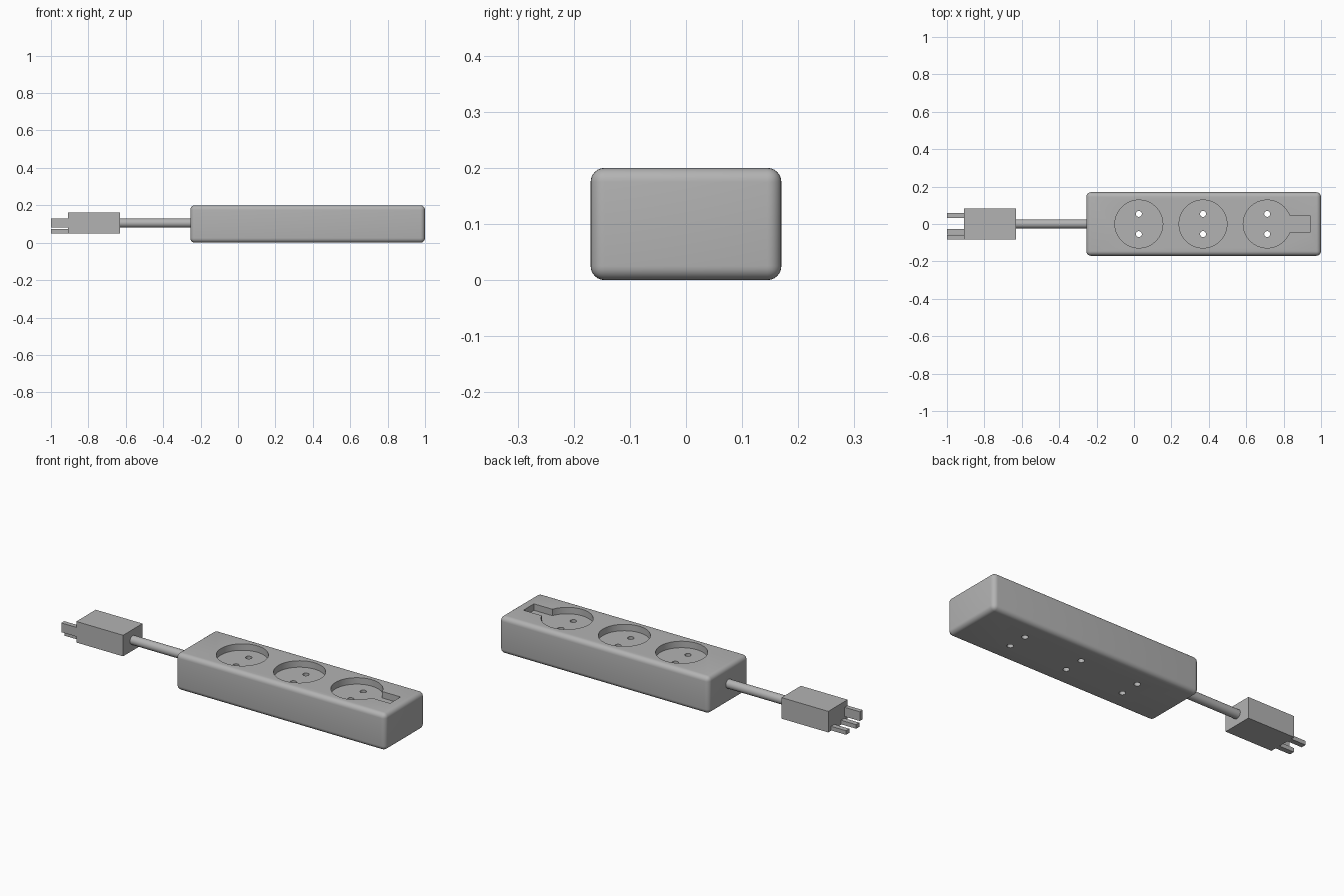
import bpy, bmesh, math
from mathutils import Vector

cube = bpy.data.objects.get("Cube")
if cube:
    bpy.data.objects.remove(cube, do_unlink=True)

plastic = bpy.data.materials.new("grey_plastic")
plastic.use_nodes = True
GREY = (0.45, 0.45, 0.45, 1)
plastic.diffuse_color = GREY
plastic.node_tree.nodes["Principled BSDF"].inputs["Base Color"].default_value = GREY


def finish(name, bm):
    mesh = bpy.data.meshes.new(name)
    bm.to_mesh(mesh)
    bm.free()
    obj = bpy.data.objects.new(name, mesh)
    bpy.context.collection.objects.link(obj)
    mesh.materials.append(plastic)
    return obj


def box(name, low, high):
    low, high = Vector(low), Vector(high)
    bm = bmesh.new()
    bmesh.ops.create_cube(bm, size=1)
    for v in bm.verts:
        v.co = (low + high) / 2 + v.co * (high - low)
    return finish(name, bm)


def cylinder(name, centre, radius, length, sides, along_x=False):
    bm = bmesh.new()
    bmesh.ops.create_cone(bm, cap_ends=True, segments=sides,
                          radius1=radius, radius2=radius, depth=length)
    obj = finish(name, bm)
    obj.location = centre
    if along_x:
        obj.rotation_euler.y = math.pi / 2
    return obj


def smooth(obj):
    bpy.ops.object.select_all(action='DESELECT')
    obj.select_set(True)
    bpy.context.view_layer.objects.active = obj
    bpy.ops.object.shade_smooth_by_angle(angle=math.radians(35))


def cut(target, cutter):
    cutter.hide_render = True
    cutter.hide_viewport = True
    mod = target.modifiers.new(cutter.name, 'BOOLEAN')
    mod.operation = 'DIFFERENCE'
    mod.solver = 'EXACT'
    mod.object = cutter
    bpy.context.view_layer.update()
    bpy.context.view_layer.objects.active = target
    bpy.ops.object.modifier_apply(modifier=mod.name)
    bpy.data.objects.remove(cutter, do_unlink=True)


# Rounded housing
TOP, FLOOR = 0.2, 0.165
housing = box("housing", (-0.255, -0.17, 0), (1, 0.17, TOP))
bevel = housing.modifiers.new("rounding", 'BEVEL')
bevel.width, bevel.segments = 0.025, 6
bpy.context.view_layer.objects.active = housing
bpy.ops.object.modifier_apply(modifier=bevel.name)

# Socket wells, with pin holes going right through
for x in (0.026, 0.369, 0.712):
    cut(housing, cylinder("socket_cutter", (x, 0, FLOOR + 0.1), 0.128, 0.2, 64))
    for y in (-0.054, 0.054):
        cut(housing, cylinder("pin_hole_cutter", (x, y, 0.1), 0.016, 0.5, 24))

# Switch slot joined to the end socket
cut(housing, box("slot_cutter", (0.78, -0.045, FLOOR), (0.942, 0.045, 0.3)))
smooth(housing)

# Cable
smooth(cylinder("cable", (-0.44, 0, 0.105), 0.024, 0.4, 32, along_x=True))

# Plug and its three prongs
box("plug_body", (-0.91, -0.083, 0.048), (-0.63, 0.083, 0.162))
box("tall_prong", (-1, -0.083, 0.08), (-0.9, -0.058, 0.13))
box("low_prong_front", (-1, -0.055, 0.05), (-0.9, -0.027, 0.072))
box("low_prong_back", (-1, 0.031, 0.05), (-0.9, 0.059, 0.072))
